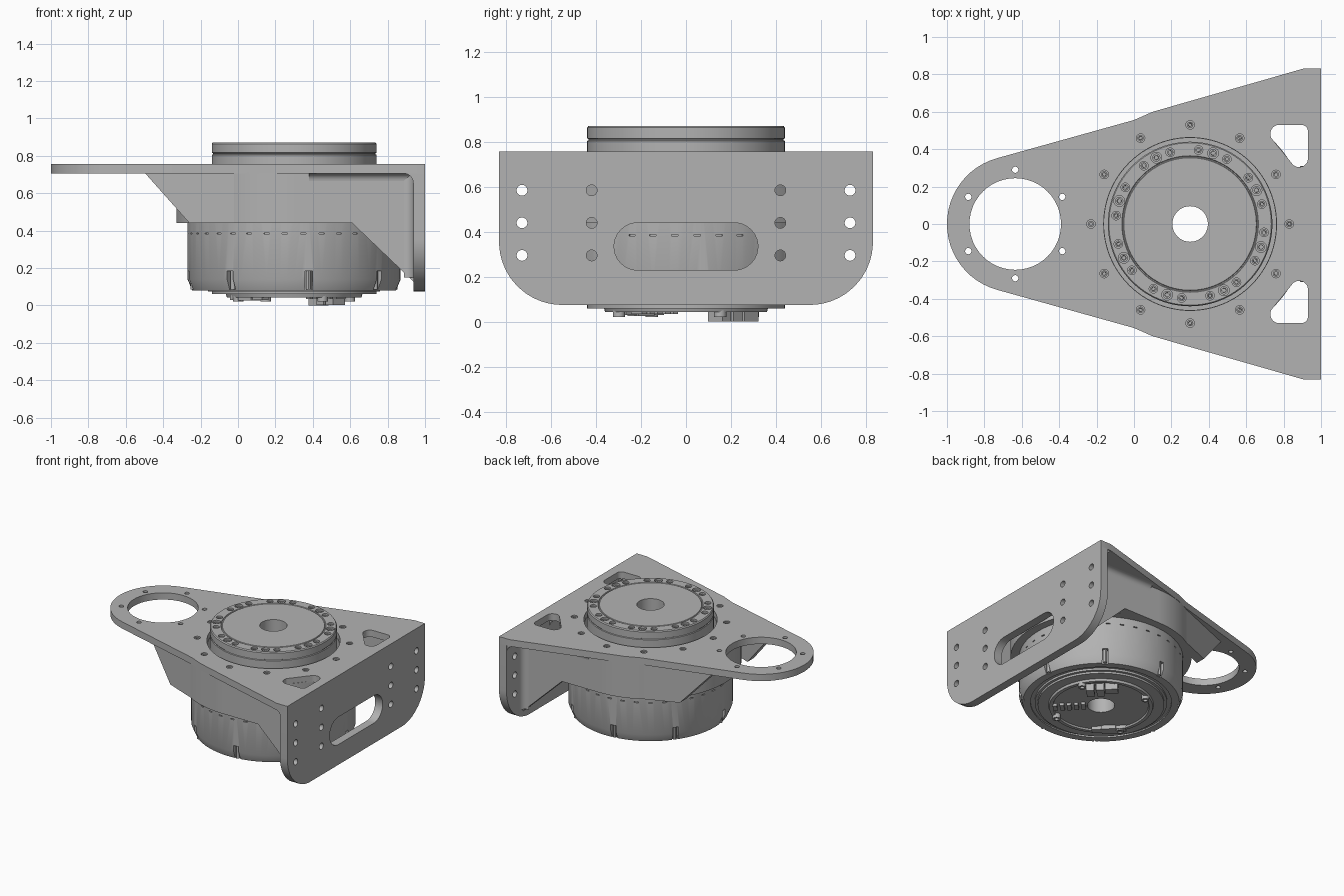
import bpy, bmesh
from math import sin, cos, pi, radians
from mathutils import Vector

if "Cube" in bpy.data.objects:
    bpy.data.objects.remove(bpy.data.objects["Cube"])

metal = bpy.data.materials.new("grey_metal")
metal.use_nodes = True
GREY = (0.45, 0.45, 0.45, 1)
metal.diffuse_color = GREY
metal.node_tree.nodes["Principled BSDF"].inputs["Base Color"].default_value = GREY

CX = 0.3            # motor axis
ARM = -0.635        # centre of the arm ring
TOP, UNDER = 0.757, 0.705
MAP = {"x": lambda a, b, t: (t, a, b),
       "y": lambda a, b, t: (a, t, b),
       "z": lambda a, b, t: (a, b, t)}


def circle(x, y, r, n=24):
    return [(x + r * cos(2 * pi * i / n), y + r * sin(2 * pi * i / n)) for i in range(n)]


def ring(x, y, r, count, start=0):
    return [(x + r * cos(radians(start) + 2 * pi * i / count),
             y + r * sin(radians(start) + 2 * pi * i / count)) for i in range(count)]


def rounded(corners, steps=8):
    """Polygon from (x, y, radius) corners, with each corner rounded."""
    out = []
    for i, (x, y, r) in enumerate(corners):
        p = Vector((x, y))
        a = (Vector(corners[i - 1][:2]) - p).normalized()
        b = (Vector(corners[(i + 1) % len(corners)][:2]) - p).normalized()
        if r == 0:
            out.append((x, y))
            continue
        half = a.angle(b) / 2
        centre = p + (a + b).normalized() * (r / sin(half))
        reach = r * cos(half) / sin(half)
        u, v = p + a * reach - centre, p + b * reach - centre
        for k in range(steps + 1):
            d = u.lerp(v, k / steps).normalized() * r
            out.append(tuple(centre + d))
    return out


def prism(bm, pts, lo, hi, axis="z", shear=0):
    ends = []
    for t in (lo, hi):
        ends.append([bm.verts.new(MAP[axis](a, b, t + shear * a)) for a, b in pts])
    bm.faces.new(ends[0])
    bm.faces.new(ends[1])
    for i in range(len(pts)):
        bm.faces.new((ends[0][i - 1], ends[0][i], ends[1][i], ends[1][i - 1]))


def lathe(bm, profile, x=CX, y=0, n=96):
    """Closed (radius, height) profile turned about a vertical axis."""
    rows = [[bm.verts.new((x + r * cos(2 * pi * i / n), y + r * sin(2 * pi * i / n), z))
             for r, z in profile] for i in range(n)]
    for i in range(n):
        for j in range(len(profile)):
            bm.faces.new((rows[i - 1][j - 1], rows[i][j - 1], rows[i][j], rows[i - 1][j]))


def screw(bm, x, y, z, r, depth=0.03):
    """Socket head screw whose head points along the sign of depth."""
    lathe(bm, [(r * 0.05, z - depth), (r, z - depth), (r, z),
               (r * 0.55, z), (r * 0.5, z - depth / 2), (r * 0.05, z - depth / 2)], x, y, 14)


def finish(name, bm, cutter=None):
    bmesh.ops.recalc_face_normals(bm, faces=bm.faces)
    mesh = bpy.data.meshes.new(name)
    bm.to_mesh(mesh)
    bm.free()
    ob = bpy.data.objects.new(name, mesh)
    bpy.context.collection.objects.link(ob)
    mesh.materials.append(metal)
    bpy.ops.object.select_all(action="DESELECT")
    ob.select_set(True)
    bpy.context.view_layer.objects.active = ob
    if cutter:
        tool = finish(name + "_cutter", cutter)
        tool.hide_render = True
        tool.select_set(False)
        ob.select_set(True)
        bpy.context.view_layer.objects.active = ob
        mod = ob.modifiers.new("cut", "BOOLEAN")
        mod.operation, mod.solver, mod.object = "DIFFERENCE", "EXACT", tool
        bpy.ops.object.modifier_apply(modifier=mod.name)
        bpy.data.objects.remove(tool)
    bpy.ops.object.shade_smooth_by_angle(angle=radians(30))
    return ob


# Top plate: arm ring, straight flanks, wide rear edge, with all its openings
angles = [radians(180 - 74 * i / 12) for i in range(13)]
upper = [(ARM + 0.365 * cos(a), 0.365 * sin(a)) for a in angles]
upper += [(0, 0.556), (0.1, 0.6), (0.91, 0.832), (1, 0.832)]
outline = upper + [(x, -y) for x, y in reversed(upper[1:])]
bm, cut = bmesh.new(), bmesh.new()
prism(bm, outline, UNDER, TOP)
prism(cut, circle(ARM, 0, 0.245, 48), 0.6, 0.9)
prism(cut, circle(CX, 0, 0.462, 96), 0.6, 0.9)
for x, y in ring(ARM, 0, 0.29, 6, 30):
    prism(cut, circle(x, y, 0.017, 16), 0.6, 0.9)
for x, y in ring(CX, 0, 0.53, 12):
    prism(cut, circle(x, y, 0.023, 16), TOP - 0.03, 0.9)
window = rounded([(0.93, 0.53, 0.035), (0.73, 0.53, 0.045), (0.73, 0.465, 0.03),
                  (0.86, 0.305, 0.04), (0.93, 0.305, 0.045)])
for s in (1, -1):
    prism(cut, [(x, s * y) for x, y in window], 0.6, 0.9)
finish("top_plate", bm, cut)

# Rear mounting plate with rounded lower corners, slot and bolt holes
bm, cut = bmesh.new(), bmesh.new()
prism(bm, rounded([(-0.832, 0.706, 0), (0.832, 0.706, 0),
                   (0.832, 0.075, 0.28), (-0.832, 0.075, 0.28)], 12), 0.937, 1, "x")
prism(cut, rounded([(-0.32, 0.23, 0.104), (0.32, 0.23, 0.104),
                    (0.32, 0.44, 0.104), (-0.32, 0.44, 0.104)]), 0.9, 1.1, "x")
for y in (-0.73, -0.42, 0.42, 0.73):
    for z in (0.295, 0.44, 0.585):
        prism(cut, circle(y, z, 0.024), 0.9, 1.1, "x")
finish("mounting_plate", bm, cut)

# Round housing below the top plate
bm = bmesh.new()
lathe(bm, [(0.46, 0.44), (0.63, 0.44), (0.63, 0.715), (0.46, 0.715)])
finish("housing", bm)


def fillet(u, v, su, sv, r):
    """Concave corner filler with its corner at (u, v)."""
    arc = [radians(90 * i / 6) for i in range(7)]
    return [(u - su * 0.005, v - sv * 0.005)] + [
        (u + su * r * (1 - sin(a)), v + sv * r * (1 - cos(a))) for a in arc]


# Side walls, arm ribs and the fillets that blend them
for s, side in ((1, "left"), (-1, "right")):
    bm = bmesh.new()
    prism(bm, [(0.3, 0.71), (0.94, 0.71), (0.94, 0.125), (0.61, 0.44), (0.3, 0.44)],
          s * 0.56, s * 0.63, "y")
    finish(side + "_side_wall", bm)
    bm = bmesh.new()
    prism(bm, [(-0.5, 0.71), (0.05, 0.71), (0.05, 0.44), (-0.26, 0.44)],
          s * 0.475, s * 0.55, "y", s * 0.4)
    finish(side + "_arm_rib", bm)
    bm = bmesh.new()
    prism(bm, fillet(s * 0.63, UNDER, s, -1, 0.04), 0.38, 0.938, "x")
    prism(bm, fillet(0.937, s * 0.63, -1, s, 0.05), 0.15, 0.706)
    for lo, hi in ((0, 0.31), (0.53, 0.825)):
        prism(bm, fillet(0.937, UNDER, -1, -1, 0.05), s * lo, s * hi, "y")
    finish(side + "_fillets", bm)

# Motor body with edge notches and a row of thin slits
bm, cut = bmesh.new(), bmesh.new()
lathe(bm, [(0.095, 0.055), (0.33, 0.055), (0.335, 0.043), (0.36, 0.043), (0.365, 0.06),
           (0.44, 0.06), (0.44, 0.075), (0.46, 0.075), (0.46, 0.09), (0.49, 0.09),
           (0.49, 0.08), (0.545, 0.08), (0.57, 0.14), (0.57, 0.5), (0.095, 0.5)])


def radial_box(bm, angle, r0, r1, width, z0, z1):
    d = Vector((cos(angle), sin(angle)))
    n = Vector((-d.y, d.x)) * width / 2
    c = Vector((CX, 0))
    prism(bm, [tuple(c + d * r + n * k) for r, k in ((r0, -1), (r1, -1), (r1, 1), (r0, 1))], z0, z1)


pins = bmesh.new()
for i in range(8):
    a = radians(8 + 45 * i)
    radial_box(cut, a, 0.535, 0.6, 0.04, 0.05, 0.185)
    prism(pins, circle(CX + 0.545 * cos(a), 0.545 * sin(a), 0.013, 12), 0.085, 0.19)
for i in range(36):
    radial_box(cut, radians(10 * i + 5), 0.56, 0.6, 0.03, 0.381, 0.388)
finish("motor_body", bm, cut)
finish("notch_pins", pins)

# Rotating output flange with counterbored screws in eight groups of three
bm, cut, heads = bmesh.new(), bmesh.new(), bmesh.new()
lathe(bm, [(0.095, 0.49), (0.44, 0.49), (0.44, 0.805), (0.434, 0.808), (0.434, 0.813),
           (0.44, 0.816), (0.44, 0.864), (0.434, 0.872), (0.365, 0.872), (0.362, 0.867),
           (0.357, 0.867), (0.354, 0.872), (0.095, 0.872)])
for offset, r in ((-11.5, 0.023), (0, 0.029), (11.5, 0.023)):
    for x, y in ring(CX, 0, 0.398, 8, 27 + offset):
        prism(cut, circle(x, y, r, 18), 0.84, 0.9)
        screw(heads, x, y, 0.862, r * 0.75)
for x, y in ring(CX, 0, 0.53, 12):
    screw(heads, x, y, TOP - 0.006, 0.017)
finish("output_flange", bm, cut)
finish("top_screws", heads)

# Screws and connectors on the underside board
bm = bmesh.new()
for x, y in ring(CX, 0, 0.335, 4, 27):
    screw(bm, x, y, 0.02, 0.028, -0.04)
finish("board_screws", bm)


def block(bm, x, y, length, width, low, turn=-45):
    d = Vector((cos(radians(turn)), sin(radians(turn))))
    n = Vector((-d.y, d.x))
    c = Vector((x, y))
    prism(bm, [tuple(c + d * length * i / 2 + n * width * j / 2)
               for i, j in ((-1, -1), (1, -1), (1, 1), (-1, 1))], low, 0.06)


bm = bmesh.new()
for x, y in ((0.47, 0.2), (0.52, 0.15)):
    block(bm, x, y, 0.055, 0.09, 0.002)
block(bm, 0.43, 0.27, 0.09, 0.06, 0)
block(bm, 0.06, -0.2, 0.24, 0.05, 0.03)
block(bm, 0.06, -0.2, 0.1, 0.07, 0.025)
for i in range(5):
    k = 0.035 * (i - 2)
    block(bm, 0.47 + k, -0.14 - k, 0.03, 0.07, 0.035)
finish("board_connectors", bm)
